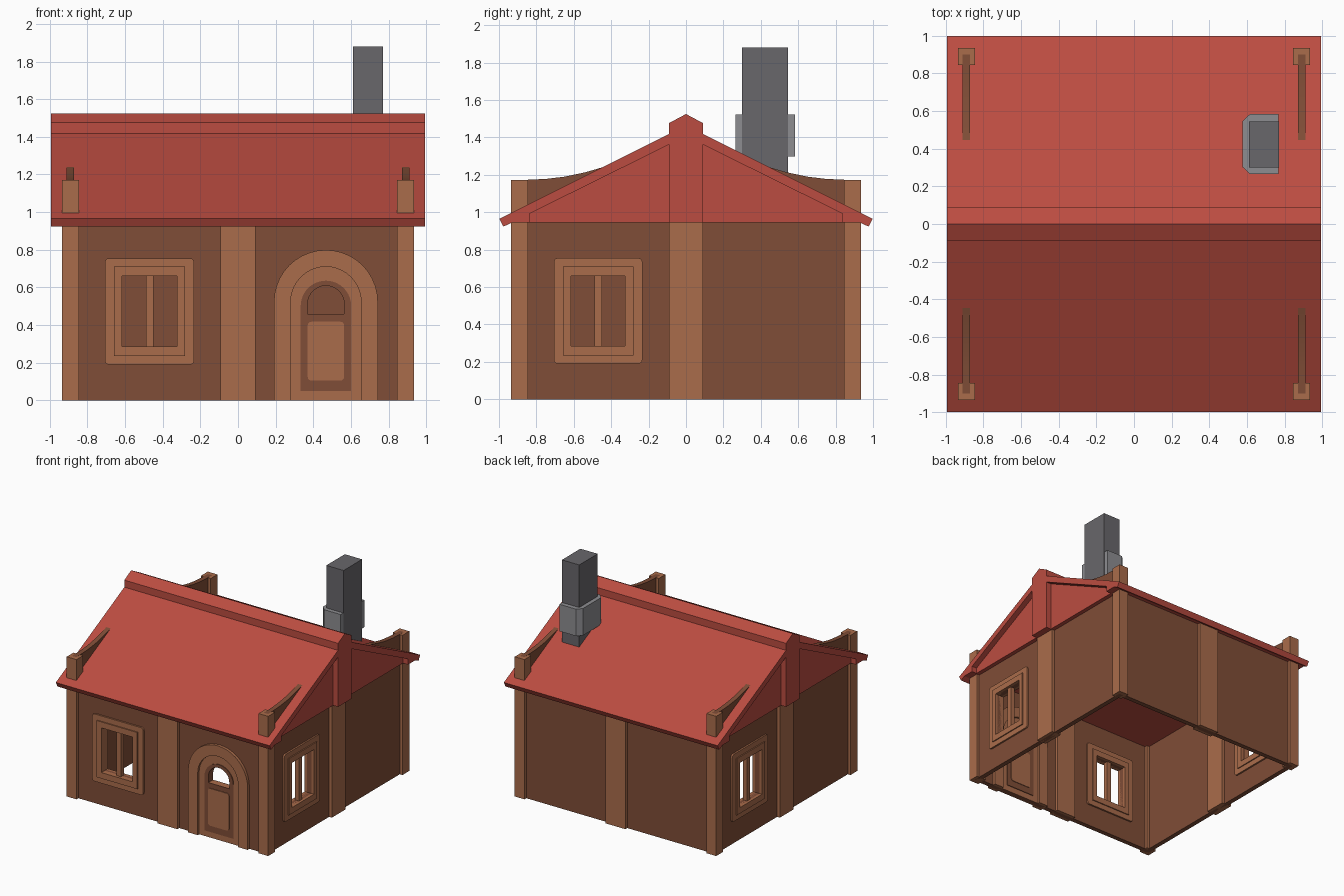
import bpy, bmesh, math
from mathutils import Matrix

if "Cube" in bpy.data.objects:
    bpy.data.objects.remove(bpy.data.objects["Cube"])


def material(name, rgb):
    m = bpy.data.materials.new(name)
    m.diffuse_color = (*rgb, 1)
    m.use_nodes = True
    m.node_tree.nodes["Principled BSDF"].inputs["Base Color"].default_value = m.diffuse_color
    return m


TIMBER = material("light_timber", (0.40, 0.15, 0.07))
WALL = material("dark_wood", (0.216, 0.075, 0.038))
RED = material("red_roof", (0.50, 0.073, 0.052))
STONE = material("dark_stone", (0.14, 0.135, 0.147))
COLLAR = material("light_stone", (0.27, 0.27, 0.285))

# plane directions: local u, v, depth -> world
FRONT = Matrix(((1, 0, 0, 0), (0, 0, -1, 0), (0, 1, 0, 0), (0, 0, 0, 1)))
SIDE = Matrix(((0, 0, 1, 0), (1, 0, 0, 0), (0, 1, 0, 0), (0, 0, 0, 1)))
TOP = Matrix.Identity(4)


def prism(name, loops, plane, offset, half, mat):
    """Extrude outlines (inner loops become holes) by +-half about an offset plane."""
    cu = bpy.data.curves.new(name, 'CURVE')
    cu.dimensions, cu.fill_mode, cu.extrude = '2D', 'BOTH', half
    for pts in loops:
        sp = cu.splines.new('POLY')
        sp.points.add(len(pts) - 1)
        for p, (u, v) in zip(sp.points, pts):
            p.co = (u, v, 0, 1)
        sp.use_cyclic_u = True
    tmp = bpy.data.objects.new(name + "_outline", cu)
    bpy.context.collection.objects.link(tmp)
    dg = bpy.context.evaluated_depsgraph_get()
    me = bpy.data.meshes.new_from_object(tmp.evaluated_get(dg))
    bpy.data.objects.remove(tmp)
    bm = bmesh.new()
    bm.from_mesh(me)
    bmesh.ops.remove_doubles(bm, verts=bm.verts, dist=1e-5)
    bmesh.ops.transform(bm, matrix=plane @ Matrix.Translation((0, 0, offset)), verts=bm.verts)
    bmesh.ops.recalc_face_normals(bm, faces=bm.faces)
    for f in bm.faces:
        f.smooth = True
        f.material_index = 0
    bm.to_mesh(me)
    bm.free()
    me.set_sharp_from_angle(angle=math.radians(25))
    me.materials.clear()
    me.materials.append(mat)
    ob = bpy.data.objects.new(name, me)
    bpy.context.collection.objects.link(ob)
    return ob


def rect(u0, u1, v0, v1, r=0.0):
    if not r:
        return [(u0, v0), (u1, v0), (u1, v1), (u0, v1)]
    pts = []
    for cu, cv, a0 in ((u1 - r, v0 + r, -90), (u1 - r, v1 - r, 0),
                       (u0 + r, v1 - r, 90), (u0 + r, v0 + r, 180)):
        for k in range(4):
            a = math.radians(a0 + 30 * k)
            pts.append((cu + r * math.cos(a), cv + r * math.sin(a)))
    return pts


def arch(c, r, spring, bottom, n=20):
    top = [(c + r * math.cos(math.pi * k / n), spring + r * math.sin(math.pi * k / n))
           for k in range(n + 1)]
    return [(c + r, bottom)] + top + [(c - r, bottom)]


def box(name, x0, x1, y0, y1, z0, z1, mat):
    return prism(name, [rect(x0, x1, y0, y1)], TOP, (z0 + z1) / 2, (z1 - z0) / 2, mat)


def opening(c):
    return rect(c - 0.145, c + 0.145, 0.285, 0.66)


def window(name, c, plane, offset):
    inner = rect(c - 0.188, c + 0.188, 0.235, 0.71)
    prism(name + "_outer_frame", [rect(c - 0.237, c + 0.237, 0.19, 0.755, 0.022), inner],
          plane, offset, 0.034, TIMBER)
    prism(name + "_inner_frame", [inner, opening(c)], plane, offset, 0.043, TIMBER)
    prism(name + "_mullion", [rect(c - 0.02, c + 0.02, 0.28, 0.665)], plane, offset, 0.02, TIMBER)


W = 0.89  # wall centre plane

# front and back walls
prism("front_wall", [rect(-W, W, 0, 0.95), opening(-0.47), arch(0.467, 0.187, 0.525, 0.002)],
      FRONT, W, 0.02, WALL)
prism("back_wall", [rect(-W, W, 0, 0.95)], FRONT, -W, 0.02, WALL)

# side walls, with curved tops rising through the roof
curve = [(0.9, 1.172), (0.83, 1.174), (0.74, 1.179), (0.65, 1.19), (0.54, 1.213),
         (0.43, 1.245), (0.3, 1.29)]
side = [(-0.9, 0), (0.9, 0)] + curve + [(-u, v) for u, v in reversed(curve)]
for s, n in ((1, "right"), (-1, "left")):
    prism(n + "_wall", [side, opening(-0.47 * s)], SIDE, s * W, 0.02, WALL)
    window(n + "_window", -0.47 * s, SIDE, s * W)
window("front_window", -0.47, FRONT, W)

# corner and middle posts
for sx in (-1, 1):
    for sy in (-1, 1):
        box("corner_post", sx * W - 0.045, sx * W + 0.045, sy * W - 0.045, sy * W + 0.045,
            0, 1.172, TIMBER)
    box("side_middle_post", sx * W - 0.045, sx * W + 0.045, -0.092, 0.092, 0, 0.95, TIMBER)
    box("end_middle_post", -0.092, 0.092, sx * W - 0.045, sx * W + 0.045, 0, 0.95, TIMBER)

# door: arched frame, leaf, dark recess panel and light panel
D = 0.467
hole = arch(D, 0.097, 0.512, 0.46, 14)
prism("door_frame", [arch(D, 0.276, 0.523, 0) + arch(D, 0.187, 0.523, 0)[::-1]],
      FRONT, W, 0.044, TIMBER)
prism("door_leaf", [arch(D, 0.19, 0.523, 0), hole], FRONT, W, 0.025, TIMBER)
prism("door_recess", [arch(D, 0.134, 0.502, 0.05), hole], FRONT, W, 0.031, WALL)
prism("door_panel", [rect(D - 0.097, D + 0.097, 0.105, 0.418, 0.02)], FRONT, W, 0.036, TIMBER)

# roof: slopes, ridge cap and gable posts as one profile, with recessed gable panels
half = [(0.09, 0.944), (0.09, 1.362), (0.837, 0.992), (0.837, 0.944), (0.933, 0.944),
        (0.976, 0.923), (0.998, 0.965), (0.09, 1.418), (0.09, 1.477)]
prism("roof", [half + [(0, 1.525)] + [(-u, v) for u, v in reversed(half)]],
      SIDE, 0, 0.992, RED)
for s in (-1, 1):
    prism("gable_panel", [[(s * 0.085, 0.944), (s * 0.845, 0.944), (s * 0.845, 0.995),
                           (s * 0.085, 1.37)]], SIDE, 0, 0.945, RED)

# chimney with a stone collar
box("chimney", 0.61, 0.77, 0.3, 0.545, 1.1, 1.88, STONE)
prism("chimney_collar", [[(0.767, 0.265), (0.767, 0.583), (0.615, 0.583), (0.576, 0.545),
                          (0.576, 0.303), (0.615, 0.265)]], TOP, 1.41, 0.113, COLLAR)
